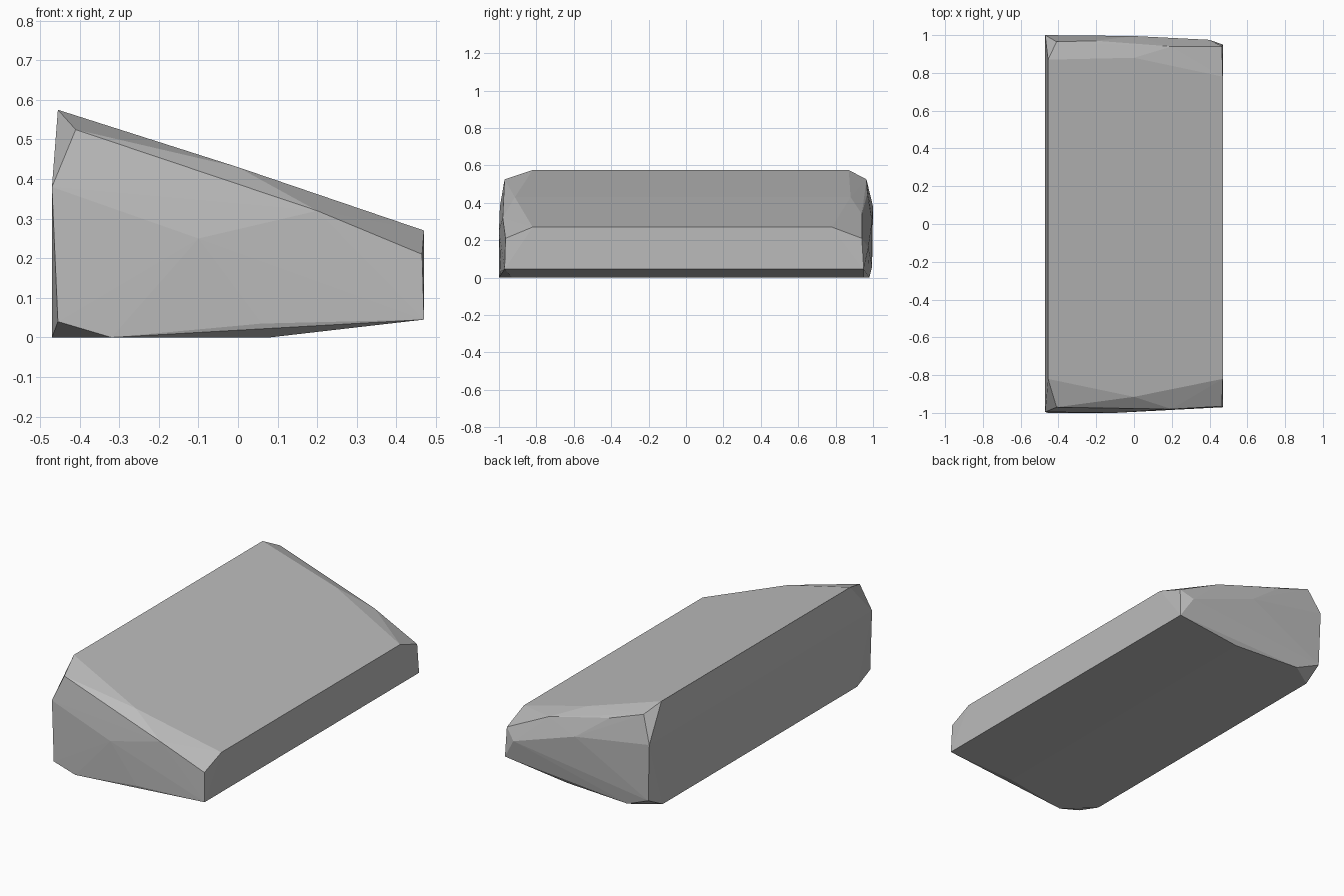
import bpy
import bmesh

default = bpy.data.objects.get("Cube")
if default:
    bpy.data.objects.remove(default, do_unlink=True)


def make_material(name, value):
    mat = bpy.data.materials.new(name)
    mat.use_nodes = True
    color = (value, value, value, 1)
    mat.diffuse_color = color
    mat.node_tree.nodes["Principled BSDF"].inputs["Base Color"].default_value = color
    return mat


def make_hull(name, points, material):
    """Wrap the points in one flat-faced convex solid."""
    mesh = bpy.data.meshes.new(name)
    bm = bmesh.new()
    for point in points:
        bm.verts.new(point)
    bmesh.ops.convex_hull(bm, input=bm.verts[:])
    loose = [v for v in bm.verts if not v.link_faces]
    bmesh.ops.delete(bm, geom=loose, context="VERTS")
    bmesh.ops.recalc_face_normals(bm, faces=bm.faces[:])
    bm.to_mesh(mesh)
    bm.free()
    mesh.materials.append(material)
    obj = bpy.data.objects.new(name, mesh)
    bpy.context.collection.objects.link(obj)
    return obj


# Wedge profile: x, z, then where that long edge ends at front and back
wedge_profile = [
    (-.47, 0, -.86, .88),
    (-.32, 0, -1, .98),
    (.08, 0, -.93, .95),
    (.47, .045, -.97, .95),
    (.47, .27, -.82, .78),
    (0, .43, -.915, .88),
    (-.455, .575, -.82, .87),
]

# Chipped front end: x, y, z
front_end = [
    (-.41, -.97, .525), (.2, -.98, .32), (.465, -.965, .21),
    (.06, -.99, .035), (-.455, -1, .04), (-.47, -.995, .38),
    (-.1, -1, .25),
]

# Chipped back end
back_end = [
    (-.41, .965, .525), (-.2, .97, .45), (.2, .94, .34),
    (.465, .94, .21), (.4, .975, .16), (0, .995, .3),
    (-.47, 1, .38), (-.46, .995, .06),
]

points = [(x, y, z) for x, z, front, back in wedge_profile for y in (front, back)]
stone = make_material("stone_grey", .5)
make_hull("wedge_stone_block", points + front_end + back_end, stone)
